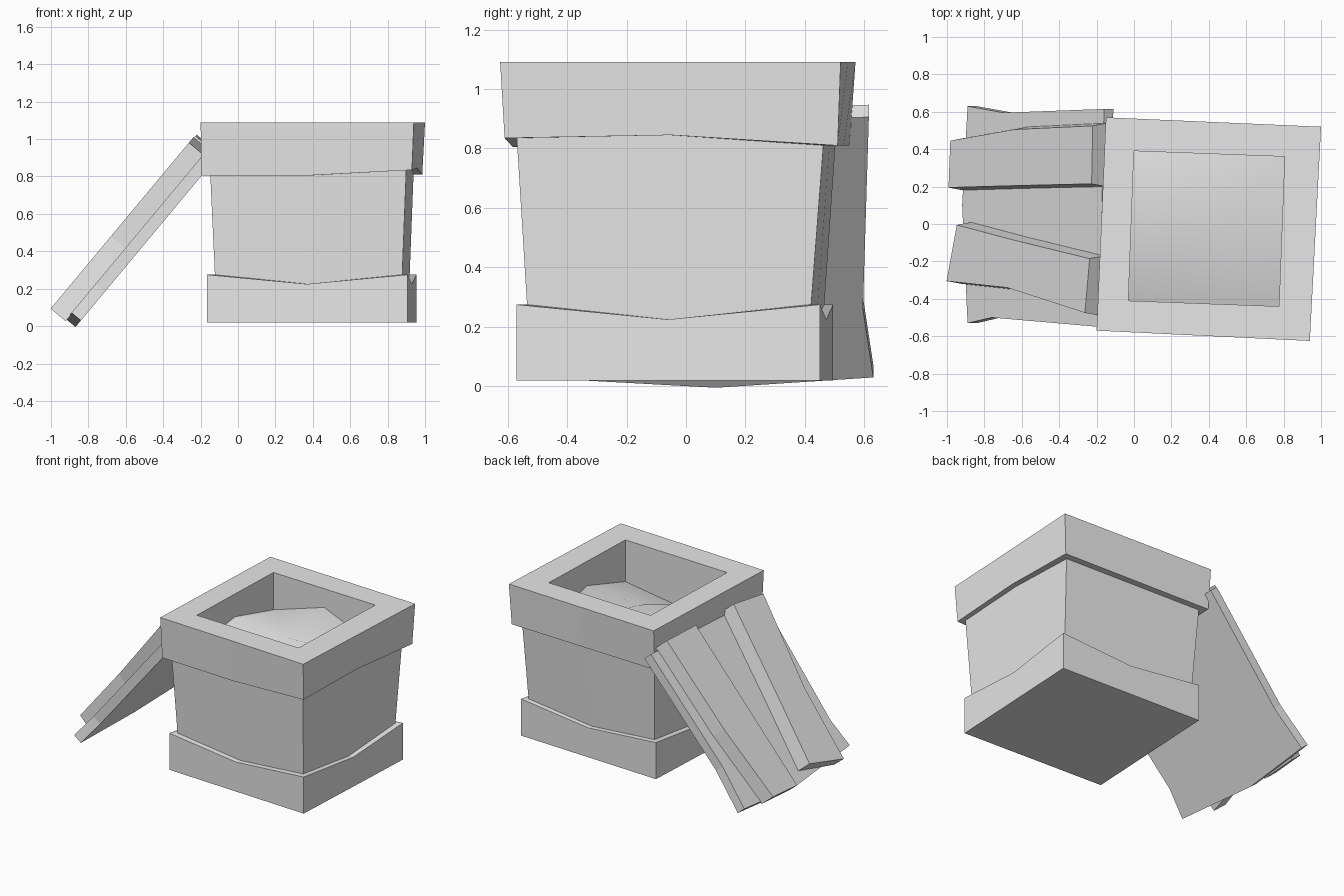
import bpy
import bmesh
from mathutils import Vector

cube = bpy.data.objects.get("Cube")
if cube:
    bpy.data.objects.remove(cube, do_unlink=True)

grey = bpy.data.materials.new("plain grey")
grey.use_nodes = True
colour = (0.8, 0.8, 0.8, 1)
grey.diffuse_color = colour
grey.node_tree.nodes["Principled BSDF"].inputs["Base Color"].default_value = colour


def finish(name, bm):
    bmesh.ops.recalc_face_normals(bm, faces=bm.faces)
    mesh = bpy.data.meshes.new(name)
    bm.to_mesh(mesh)
    bm.free()
    mesh.materials.append(grey)
    obj = bpy.data.objects.new(name, mesh)
    bpy.context.collection.objects.link(obj)
    return obj


def ring(corners, heights):
    """Four corners with a midpoint between each; heights cycle round the ring."""
    pts = []
    for i, c in enumerate(corners):
        n = corners[(i + 1) % 4]
        pts += [c, ((c[0] + n[0]) / 2, (c[1] + n[1]) / 2)]
    return [Vector((x, y, heights[i % len(heights)])) for i, (x, y) in enumerate(pts)]


def loft(name, rings, cap_start=False, cap_end=False):
    bm = bmesh.new()
    loops = [[bm.verts.new(p) for p in r] for r in rings]
    for a, b in zip(loops, loops[1:]):
        for i in range(len(a)):
            j = (i + 1) % len(a)
            bm.faces.new((a[i], a[j], b[j], b[i]))
    if cap_start:
        bm.faces.new(loops[0])
    if cap_end:
        bm.faces.new(loops[-1])
    return finish(name, bm)


# Corner order: front right, front left, back left, back right
base_low = [(-.165, -.52), (.905, -.57), (.955, .45), (-.115, .495)]
body_low = [(-.12, -.485), (.875, -.53), (.915, .415), (-.08, .46)]
body_top = [(-.15, -.52), (.9, -.57), (.94, .465), (-.11, .505)]
rim_low = [(-.195, -.555), (.93, -.61), (.985, .51), (-.145, .55)]
rim_top = [(-.2, -.57), (.94, -.625), (1.0, .52), (-.15, .57)]
opening = [(-.03, -.41), (.775, -.44), (.805, .36), (0, .39)]
dip = [.275, .225]
rim_z = [.805, .805, .835, .845, .81, .81, .81, .81]

# Crate: base band, tapered walls, hollow rim
loft("base_band", [ring(base_low, [.02]), ring(base_low, dip),
                   ring(body_low, dip)], cap_start=True)
loft("crate_walls", [ring(body_low, [.2]), ring(body_top, [.85])])
loft("top_rim", [ring(body_top, rim_z), ring(rim_low, rim_z), ring(rim_top, [1.09]),
                 ring(opening, [1.09]), ring(opening, [.68])])

# Uneven smooth filling inside the crate
edge_z = [.87, .75, .8, .92, .8, .96, .83, .93]
bm = bmesh.new()
edge = [bm.verts.new(p) for p in ring(opening, edge_z)]
middle = bm.verts.new((.39, -.025, .9))
for i in range(0, 8, 2):
    bm.faces.new((edge[i], edge[i + 1], middle, edge[i - 1]))
filling = finish("filling", bm)
for poly in filling.data.polygons:
    poly.use_smooth = True

# Leaning lid: (along slope, y) outlines raised along the slope normal
FOOT = Vector((-.84, 0, .03))
ALONG = Vector((.64, 0, .768))
OUT = Vector((-.768, 0, .64))


def board(name, outline, low, high, inset=0):
    mid = sum(y for _, y in outline) / len(outline)

    def level(t, shrink):
        return [FOOT + ALONG * s + OUT * t
                + Vector((0, y - shrink * (1 if y > mid else -1), 0)) for s, y in outline]
    return loft(name, [level(low, 0), level(high, inset)], True, True)


board("lid_backing", [(0, -.53), (.2, -.5), (1.1, -.55), (1.14, .615),
                      (.3, .595), (0, .63), (-.045, .1)], 0, .065)
board("lid_plank_back", [(-.045, .18), (.5, .19), (1.15, .2), (1.16, .54),
                         (.5, .52), (-.03, .46)], .06, .16, .015)
board("lid_plank_front", [(-.055, -.32), (.45, -.355), (1.1, -.49), (1.14, -.17),
                          (.5, -.07), (.03, .01)], .06, .165, .015)
